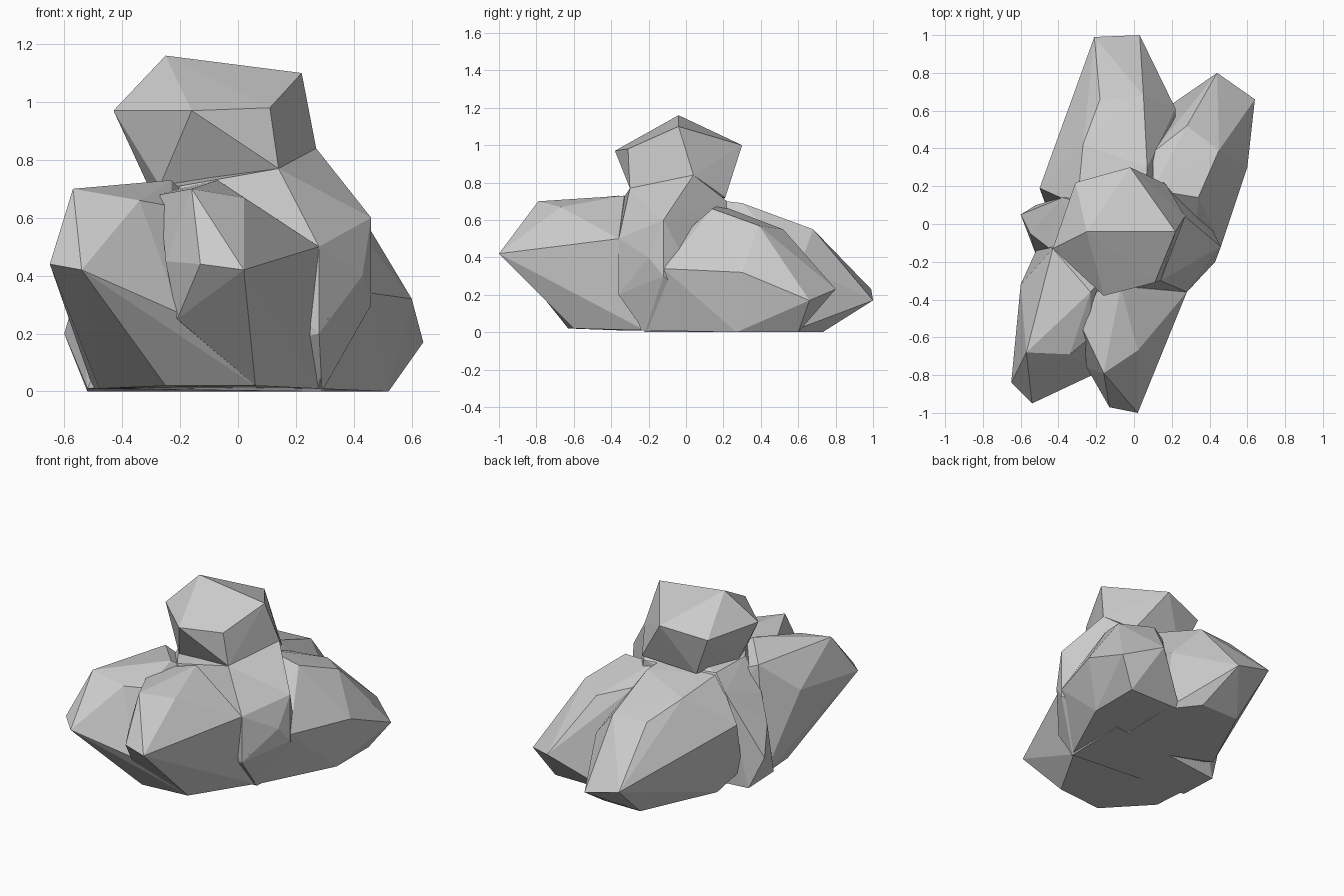
import bpy, bmesh


def boulder(name, corners):
    """Flat-faced convex rock stretched over a few corner points."""
    bm = bmesh.new()
    for c in corners:
        bm.verts.new(c)
    hull = bmesh.ops.convex_hull(bm, input=bm.verts[:])
    loose = {g for g in hull["geom_interior"] + hull["geom_unused"]
             if isinstance(g, bmesh.types.BMVert) and g.is_valid}
    bmesh.ops.delete(bm, geom=list(loose), context='VERTS')
    bmesh.ops.recalc_face_normals(bm, faces=bm.faces[:])
    mesh = bpy.data.meshes.new(name)
    bm.to_mesh(mesh)
    bm.free()
    obj = bpy.data.objects.new(name, mesh)
    bpy.context.collection.objects.link(obj)
    return obj


# Upper boulder perched on the pile
boulder("top_rock", [
    (-.25, -.04, 1.16), (.22, -.04, 1.10), (-.43, -.13, .97),
    (-.16, -.38, .97), (.11, -.31, .98), (-.02, .30, 1.0),
    (-.31, .22, .95), (.14, -.30, .77), (.27, .04, .84),
    (.17, .21, .72), (-.31, -.10, .71), (-.20, .18, .69), (-.27, -.22, .71)])

# Central boulder carrying the top one
boulder("middle_rock", [
    (.14, -.30, .77), (.27, .04, .84), (.46, -.12, .60), (.46, -.12, .30),
    (.28, -.36, .50), (.28, -.36, .20), (.43, -.20, .40), (.29, -.22, 0),
    (-.60, .05, .20), (-.52, .10, 0), (-.52, -.16, .01), (-.55, -.05, .37),
    (-.46, -.12, .52), (-.38, .14, .60), (-.32, -.15, .71), (.15, .22, .70),
    (.3, .2, 0), (-.2, -.34, .71), (-.3, .12, .70)])

# Long boulder reaching to the back
boulder("back_rock", [
    (.03, 1.0, .17), (-.21, .99, .23), (.05, .68, .55), (-.18, .66, .55),
    (.22, .61, .36), (.07, .30, .69), (-.27, .42, .64), (-.50, .19, .44),
    (-.40, .25, 0), (-.18, .73, 0), (.08, .73, 0), (.22, .55, 0),
    (-.3, .1, .69), (.05, .05, .72), (-.46, .08, .1), (.2, 0, 0)])

# Boulder at the back right
boulder("back_right_rock", [
    (.64, .66, .17), (.44, .80, .23), (.60, .30, .32), (.45, .39, .57),
    (.28, .52, .55), (.10, .38, .60), (.10, .18, .68), (.34, .14, .66),
    (.46, -.12, .34), (.52, .27, 0), (.52, .60, 0), (.15, .60, 0),
    (.28, -.24, .01), (.31, -.33, .25)])

# Boulder at the front left
boulder("front_left_rock", [
    (-.65, -.84, .44), (-.54, -.95, .42), (-.57, -.68, .70),
    (-.34, -.69, .66), (-.60, -.32, .50), (-.43, -.13, .69),
    (-.23, -.36, .73), (-.20, -.79, .27), (-.23, -.60, .64),
    (-.48, -.36, .01), (-.25, -.63, .02), (.06, -.60, .02),
    (-.50, -.10, .01), (0, 0, .01), (0, -.1, .5)])

# Boulder at the front centre
boulder("front_rock", [
    (.02, -1.0, .42), (-.13, -.97, .44), (-.25, -.76, .45),
    (.02, -.67, .67), (-.16, -.79, .70), (-.27, -.56, .68),
    (-.20, -.36, .70), (-.07, -.33, .73), (.28, -.36, .50),
    (.28, -.22, .01), (.06, -.60, .02), (-.21, -.79, .25), (0, 0, .01)])
